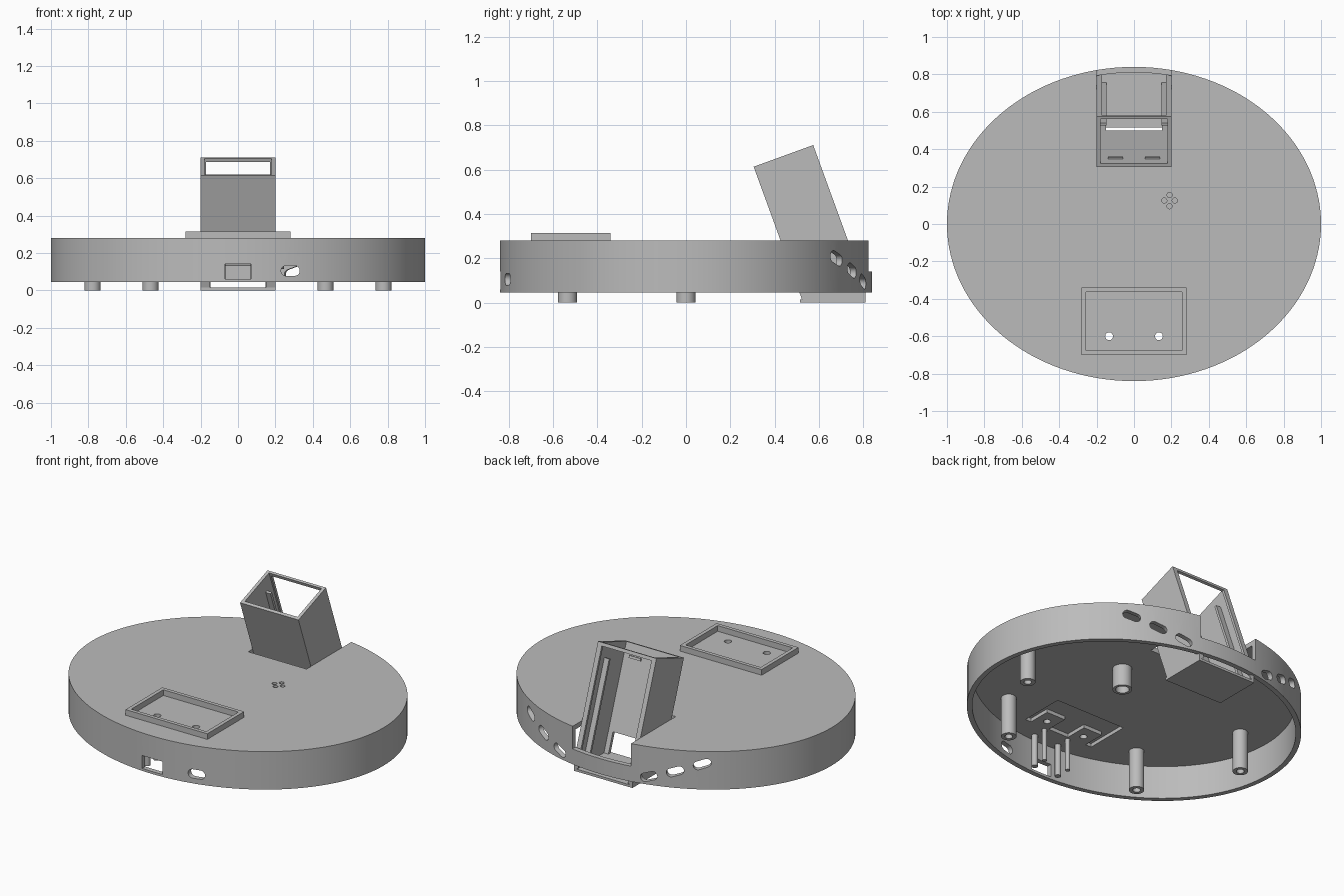
import bpy, bmesh, math
from mathutils import Matrix, Vector

cube = bpy.data.objects.get("Cube")
if cube:
    bpy.data.objects.remove(cube, do_unlink=True)

grey = bpy.data.materials.new("plastic grey")
grey.use_nodes = True
grey.diffuse_color = (0.5, 0.5, 0.5, 1)
grey.node_tree.nodes["Principled BSDF"].inputs["Base Color"].default_value = (0.5, 0.5, 0.5, 1)

TOP, BOTTOM = 0.28, 0.045
RX, RY = 1.0, 0.84


def finish(name, bm):
    bmesh.ops.recalc_face_normals(bm, faces=bm.faces)
    mesh = bpy.data.meshes.new(name)
    bm.to_mesh(mesh)
    bm.free()
    mesh.materials.append(grey)
    obj = bpy.data.objects.new(name, mesh)
    bpy.context.collection.objects.link(obj)
    return obj


def add_box(bm, x, y, z, matrix=Matrix()):
    size = [r[1] - r[0] for r in (x, y, z)]
    mid = [(r[0] + r[1]) / 2 for r in (x, y, z)]
    bmesh.ops.create_cube(bm, size=1, matrix=matrix @ Matrix.Translation(mid) @ Matrix.Diagonal((*size, 1)))


def box(name, x, y, z, matrix=Matrix()):
    bm = bmesh.new()
    add_box(bm, x, y, z, matrix)
    return finish(name, bm)


def cylinder(name, x, y, z0, z1, rx, ry=None, sides=32):
    bm = bmesh.new()
    place = Matrix.Translation((x, y, (z0 + z1) / 2)) @ Matrix.Diagonal((rx, ry or rx, 1, 1))
    bmesh.ops.create_cone(bm, cap_ends=True, segments=sides, radius1=1, radius2=1, depth=z1 - z0, matrix=place)
    return finish(name, bm)


def slot(length, height, matrix):
    # rounded slot prism along local y
    bm = bmesh.new()
    r, half, n = height / 2, (length - height) / 2, 10
    verts = []
    for side in (1, -1):
        for i in range(n + 1):
            a = math.pi * (i / n - 0.5)
            p = Vector((side * (half + r * math.cos(a)), -0.1, side * r * math.sin(a)))
            verts.append(bm.verts.new(matrix @ p))
    face = bm.faces.new(verts)
    out = bmesh.ops.extrude_face_region(bm, geom=[face])
    push = matrix.to_3x3() @ Vector((0, 0.2, 0))
    bmesh.ops.translate(bm, vec=push, verts=[v for v in out["geom"] if isinstance(v, bmesh.types.BMVert)])
    return finish("slot_cutter", bm)


def cut(obj, cutter):
    mod = obj.modifiers.new("cut", "BOOLEAN")
    mod.operation, mod.solver, mod.object = "DIFFERENCE", "EXACT", cutter
    bpy.context.view_layer.objects.active = obj
    bpy.ops.object.modifier_apply(modifier=mod.name)
    bpy.data.objects.remove(cutter, do_unlink=True)


def smooth(obj):
    bpy.ops.object.select_all(action="DESELECT")
    obj.select_set(True)
    bpy.context.view_layer.objects.active = obj
    bpy.ops.object.shade_smooth_by_angle(angle=math.radians(30))


# oval shell, open underneath
shell = cylinder("oval_shell", 0, 0, BOTTOM, TOP, RX, RY, 128)
cut(shell, cylinder("cavity", 0, 0, -0.1, 0.25, RX - 0.03, RY - 0.03, 128))
# notch for the tower
cut(shell, box("notch", (-0.2, 0.2), (0.385, 1), (0.14, 0.5)))
# front connector window and switch slot
cut(shell, box("window", (-0.07, 0.07), (-1, -0.7), (0.06, 0.14)))
cut(shell, slot(0.1, 0.055, Matrix.Translation((0.28, -0.8, 0.105))))
# rear vents, stepping down towards the back
for side in (1, -1):
    for y, z in ((0.68, 0.2), (0.75, 0.145), (0.8, 0.095)):
        x = RX * math.sqrt(1 - (y / RY) ** 2)
        normal = math.atan2(y / RY ** 2, side * x)
        m = (Matrix.Translation((side * x, y, z)) @ Matrix.Rotation(normal - math.pi / 2, 4, "Z")
             @ Matrix.Rotation(side * -math.radians(20), 4, "Y"))
        cut(shell, slot(0.105, 0.052, m))
# sound holes
for dx, dy in ((0.028, 0), (-0.028, 0), (0, 0.03), (0, -0.03)):
    cut(shell, cylinder("sound_hole", 0.19 + dx, 0.125 + dy, 0.2, 0.4, 0.014, sides=16))
# pocket under the tray, leaving lugs around the two screw holes
cut(shell, box("pocket", (-0.24, 0.24), (-0.52, -0.38), (0.2, 0.272)))
cut(shell, box("pocket", (-0.07, 0.07), (-0.66, -0.51), (0.2, 0.272)))
for s in (1, -1):
    cut(shell, box("pocket", sorted((s * 0.2, s * 0.24)), (-0.66, -0.51), (0.2, 0.272)))
    cut(shell, cylinder("screw_hole", s * 0.133, -0.6, 0.2, 0.4, 0.021, sides=24))
smooth(shell)

# raised tray rim
tray = box("tray_rim", (-0.28, 0.28), (-0.7, -0.34), (0.275, 0.315))
cut(tray, box("tray_inside", (-0.257, 0.257), (-0.677, -0.363), (0.2, 0.4)))


def tube(name, x, y, z0, r, hole):
    obj = cylinder(name, x, y, z0, 0.252, r)
    cut(obj, cylinder("bore", x, y, z0 - 0.1, z0 + 0.1, hole))
    smooth(obj)


# feet, sounder ring and board pins
for s, label in ((1, "left"), (-1, "right")):
    tube(label + "_middle_foot", s * 0.778, 0, 0, 0.043, 0.022)
    tube(label + "_front_foot", s * 0.468, -0.535, 0, 0.043, 0.022)
    smooth(cylinder(label + "_front_pin", s * 0.085, -0.765, 0.05, 0.252, 0.018, sides=16))
    smooth(cylinder(label + "_rear_pin", s * 0.085, -0.68, 0.05, 0.252, 0.014, sides=16))
tube("sounder_ring", 0.19, 0.125, 0.115, 0.055, 0.038)

# leaning tower, built in its own tilted frame with the origin at the top centre
tilt = Matrix.Translation((0, 0.44, 0.6625)) @ Matrix.Rotation(math.radians(20), 4, "X")
D, LOW = 0.143, -0.95


def tower_part(name, x, y, z):
    bm = bmesh.new()
    add_box(bm, x, y, z, tilt)
    for point, normal in (((0, 0, 0), (0, 0, -1)), ((0, 0.81, 0), (0, 1, 0))):
        bmesh.ops.bisect_plane(bm, geom=bm.verts[:] + bm.edges[:] + bm.faces[:],
                               plane_co=point, plane_no=normal, clear_outer=True)
        bmesh.ops.holes_fill(bm, edges=[e for e in bm.edges if e.is_boundary])
    return finish(name, bm)


for s, label in ((1, "left"), (-1, "right")):
    tower_part(label + "_tower_wall", sorted((s * 0.18, s * 0.2)), (-D, D), (LOW, 0))
    tower_part(label + "_front_jamb", sorted((s * 0.15, s * 0.18)), (-D, -D + 0.02), (LOW, -0.515))
    tower_part(label + "_back_flange", sorted((s * 0.17, s * 0.18)), (D - 0.015, D), (LOW, 0))
    tower_part(label + "_inner_rail", sorted((s * 0.147, s * 0.18)), (0.06, 0.075), (LOW, -0.09))
    tower_part(label + "_clip", sorted((s * 0.06, s * 0.14)), (-D + 0.02, -D + 0.028), (-0.085, -0.07))
tower_part("tower_front", (-0.18, 0.18), (-D, -D + 0.02), (-0.515, 0))
tower_part("tower_top_bar", (-0.18, 0.18), (D - 0.015, D), (-0.02, 0))
box("tower_floor", (-0.2, 0.2), (0.515, 0.81), (0, 0.015))
